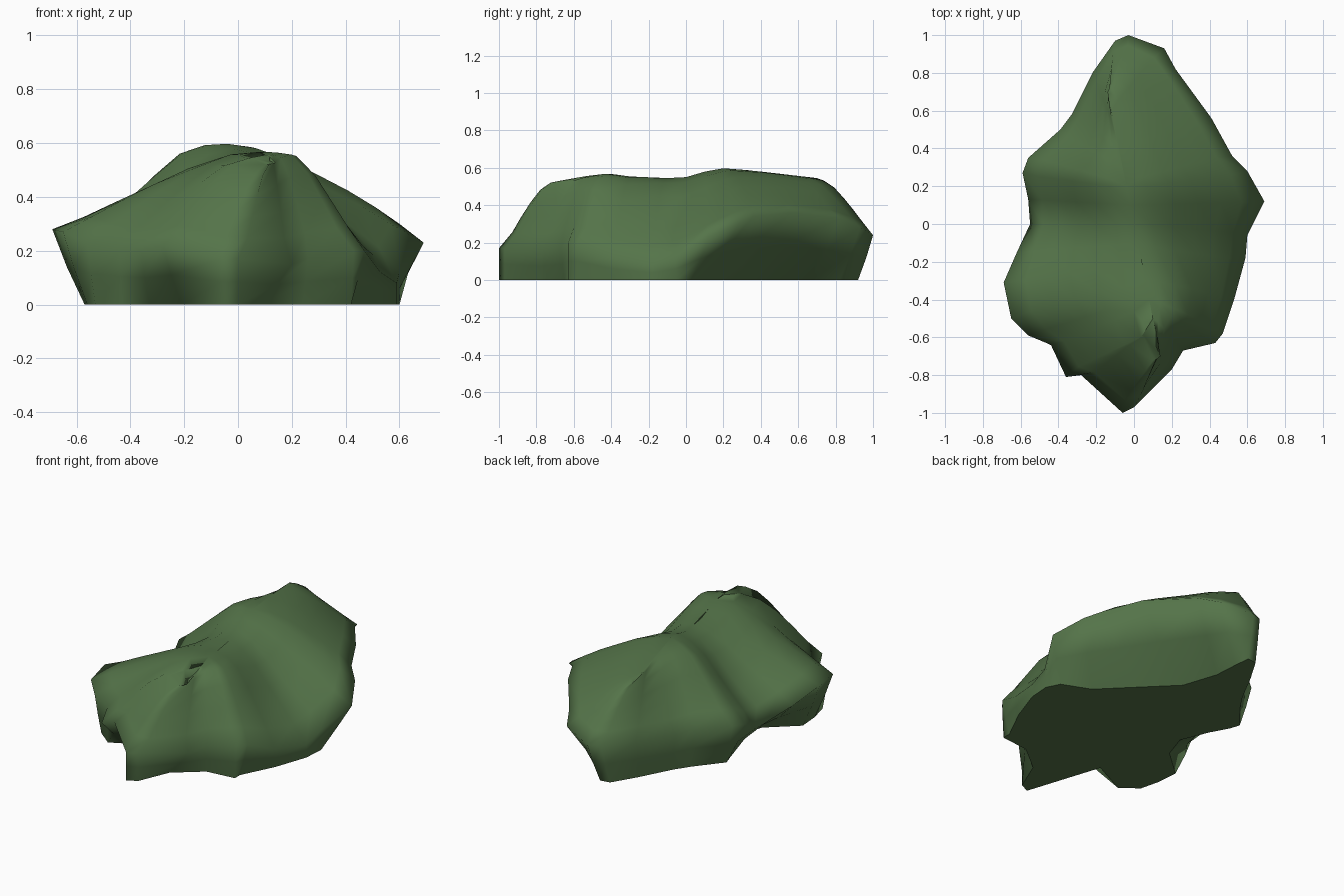
import bpy, bmesh, math

if "Cube" in bpy.data.objects:
    bpy.data.objects.remove(bpy.data.objects["Cube"])

green = bpy.data.materials.new("moss_green")
green.diffuse_color = (0.09, 0.175, 0.067, 1)
green.use_nodes = True
green.node_tree.nodes["Principled BSDF"].inputs["Base Color"].default_value = green.diffuse_color

# widest outline: x, y, height of the rim
RIM = [(-.03, 1, .24), (.16, .93, .28), (.22, .82, .33), (.41, .56, .36), (.52, .36, .34),
       (.60, .28, .30), (.69, .12, .23), (.60, -.06, .12), (.59, -.18, .08), (.53, -.40, .12),
       (.47, -.58, .20), (.43, -.63, .20), (.26, -.67, .17), (.20, -.77, .15), (0, -.97, .17),
       (-.06, -1, .17), (-.28, -.80, .22), (-.36, -.81, .20), (-.44, -.64, .21), (-.56, -.59, .23),
       (-.65, -.50, .27), (-.69, -.31, .28), (-.62, -.15, .20), (-.55, 0, .14), (-.56, .13, .15),
       (-.59, .27, .24), (-.56, .35, .25), (-.39, .50, .24), (-.33, .58, .22), (-.22, .80, .24),
       (-.10, .97, .25)]
# footprint below each rim point, with undercuts at the back right and two hollows on the left
BASE = [(-.06, .92), (-.05, .82), (-.04, .67), (.03, .46), (.21, .28), (.39, .10), (.56, .03),
        (.60, -.05), (.59, -.18), (.52, -.38), (.42, -.58), (.42, -.63), (.24, -.65), (.08, -.78),
        (0, -.97), (-.06, -1), (-.21, -.54), (-.33, -.60), (-.43, -.65), (-.53, -.57),
        (-.56, -.45), (-.57, -.32), (-.40, -.17), (-.35, -.02), (-.42, .15), (-.48, .26),
        (-.50, .32), (-.37, .48), (-.31, .57), (-.21, .76), (-.12, .91)]
# crest height along y
CREST = [(-1, .50), (-.65, .53), (-.42, .57), (-.2, .54), (0, .55), (.17, .6), (.4, .58), (.7, .545), (1, .5)]
# dome profile: way from rim to crest, share of the rise
DOME = [(.14, .21), (.3, .42), (.47, .63), (.65, .84), (.84, .96), (1, 1)]
# swellings and saddles: x, y, radius, height
BUMPS = [(.18, -.48, .18, .09), (-.15, .35, .17, .05), (.28, -.02, .16, -.06),
         (-.35, -.02, .16, -.06), (.45, .42, .13, .03), (-.1, -.75, .15, .05)]


def crest(y):
    for (a, h), (b, k) in zip(CREST, CREST[1:]):
        if y <= b:
            return h + (k - h) * (y - a) / (b - a)
    return CREST[-1][1]


bm = bmesh.new()
rings = [[bm.verts.new((x, y, 0)) for x, y in BASE],
         [bm.verts.new((u + (x - u) * .55, v + (y - v) * .55, z * .5))
          for (x, y, z), (u, v) in zip(RIM, BASE)],
         [bm.verts.new(p) for p in RIM]]
for t, f in DOME:
    ring = []
    for x, y, z in RIM:
        sy = round(y * .68, 1)                  # crest station this spoke runs to
        sx = -.2 * sy                           # crest runs slightly diagonally
        px, py = x + (sx - x) * t, y + (sy - y) * t
        h = z + (crest(sy) - z) * f
        w = min(1, 4 * t * (1 - t))
        for bx, by, r, k in BUMPS:
            h += k * w * math.exp(-((px - bx) ** 2 + (py - by) ** 2) / (r * r))
        ring.append(bm.verts.new((px, py, min(h, crest(sy)))))
    rings.append(ring)

# skin between rings and flat underside
n = len(RIM)
for a, b in zip(rings, rings[1:]):
    for i in range(n):
        j = (i + 1) % n
        bm.faces.new((a[j], a[i], b[i], b[j]))
bm.faces.new(rings[0])
for f in bm.faces:
    f.smooth = True

# soften the dome between rim and crest
bmesh.ops.smooth_vert(bm, verts=[v for r in rings[3:-1] for v in r], factor=.5,
                      use_axis_x=True, use_axis_y=True, use_axis_z=True)
bmesh.ops.remove_doubles(bm, verts=bm.verts[:], dist=.004)
bmesh.ops.dissolve_degenerate(bm, edges=bm.edges[:], dist=.002)
bmesh.ops.recalc_face_normals(bm, faces=bm.faces[:])

# keep a crisp edge around the underside
for e in bm.edges:
    e.smooth = not all(v.co.z < .001 for v in e.verts)

mesh = bpy.data.meshes.new("mossy_boulder")
bm.to_mesh(mesh)
bm.free()
mesh.materials.append(green)
boulder = bpy.data.objects.new("mossy_boulder", mesh)
bpy.context.collection.objects.link(boulder)
